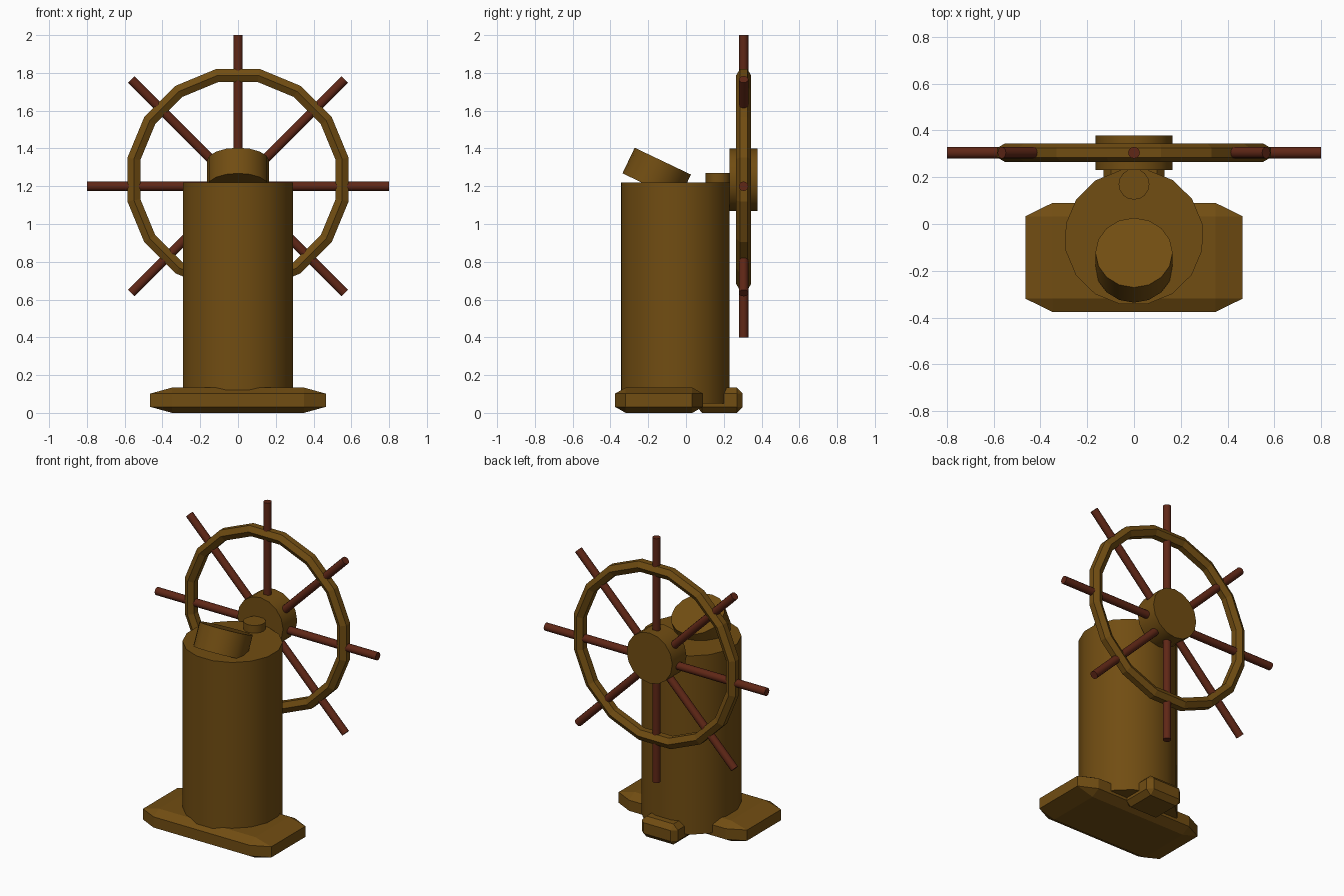
import bpy, bmesh, math
from mathutils import Vector

if "Cube" in bpy.data.objects:
    bpy.data.objects.remove(bpy.data.objects["Cube"], do_unlink=True)


def material(name, rgb):
    m = bpy.data.materials.new(name)
    m.use_nodes = True
    m.diffuse_color = (*rgb, 1)
    bsdf = m.node_tree.nodes["Principled BSDF"]
    bsdf.inputs["Base Color"].default_value = (*rgb, 1)
    bsdf.inputs["Roughness"].default_value = 0.8
    return m


BRASS = material("dark_brass", (0.165, 0.074, 0.006))
WOOD = material("red_wood", (0.115, 0.02, 0.008))


def finish(ob, name, mat, smooth=True):
    ob.name = ob.data.name = name
    ob.data.materials.append(mat)
    if smooth:
        bpy.ops.object.select_all(action="DESELECT")
        ob.select_set(True)
        bpy.context.view_layer.objects.active = ob
        bpy.ops.object.shade_smooth_by_angle(angle=math.radians(35))
    return ob


def from_bmesh(bm):
    bmesh.ops.recalc_face_normals(bm, faces=bm.faces)
    me = bpy.data.meshes.new("part")
    bm.to_mesh(me)
    bm.free()
    ob = bpy.data.objects.new("part", me)
    bpy.context.collection.objects.link(ob)
    return ob


def cylinder(name, mat, r, depth, loc, rot=(0, 0, 0), sides=16):
    bpy.ops.mesh.primitive_cylinder_add(vertices=sides, radius=r, depth=depth,
                                        location=loc, rotation=rot)
    return finish(bpy.context.object, name, mat)


def chamfered_block(name, mat, centre, half, cut):
    # hull of a box whose three chamfer widths differ per axis
    bm = bmesh.new()
    for sx in (-1, 1):
        for sy in (-1, 1):
            for sz in (-1, 1):
                for axis in range(3):
                    p = [half[i] - (0 if i == axis else cut[i]) for i in range(3)]
                    bm.verts.new(Vector((sx * p[0], sy * p[1], sz * p[2])) + Vector(centre))
    bmesh.ops.convex_hull(bm, input=bm.verts)
    bmesh.ops.dissolve_limit(bm, angle_limit=0.01, verts=bm.verts, edges=bm.edges)
    return finish(from_bmesh(bm), name, mat, smooth=False)


# Base plate and rear foot
chamfered_block("base_plate", BRASS, (0, -0.143, 0.067), (0.465, 0.233, 0.067), (0.116, 0.057, 0.032))
chamfered_block("rear_foot", BRASS, (0, 0.178, 0.067), (0.13, 0.122, 0.067), (0.032, 0.03, 0.032))

# Pedestal column, slightly narrower front to back
column = cylinder("column", BRASS, 0.298, 1.17, (0, -0.056, 0.635), (0, 0, math.pi / 16))
column.scale.y = 0.98

# Tilted compass housing and small button on top
cylinder("compass_housing", BRASS, 0.165, 0.15, (0, -0.155, 1.265), (-math.radians(25.5), 0, 0))
cylinder("top_button", BRASS, 0.066, 0.07, (0, 0.17, 1.235))

# Wheel hub
HUB_Y, HUB_Z = 0.305, 1.235
cylinder("wheel_hub", BRASS, 0.165, 0.147, (0, 0.304, HUB_Z), (math.pi / 2, 0, 0))


# Wheel rim: hexagonal section swept round sixteen straight segments
def rim(major, minor, segments=16, sides=6):
    bm = bmesh.new()
    rings = []
    for i in range(segments):
        a = (i + 0.5) * math.tau / segments
        ring = []
        for j in range(sides):
            b = j * math.tau / sides
            r = major + minor * math.sin(b)
            ring.append(bm.verts.new((r * math.cos(a), HUB_Y + minor * math.cos(b),
                                      HUB_Z + r * math.sin(a))))
        rings.append(ring)
    for i in range(segments):
        p, q = rings[i], rings[(i + 1) % segments]
        for j in range(sides):
            k = (j + 1) % sides
            bm.faces.new((p[j], p[k], q[k], q[j]))
    return finish(from_bmesh(bm), "wheel_rim", BRASS, smooth=False)


rim(0.562, 0.04)

# Four full-length rods make the eight spokes and handles
for i in range(4):
    cylinder(f"spoke_rod_{i + 1}", WOOD, 0.025, 1.6, (0, HUB_Y, 1.2),
             (0, i * math.pi / 4, 0), sides=12)
